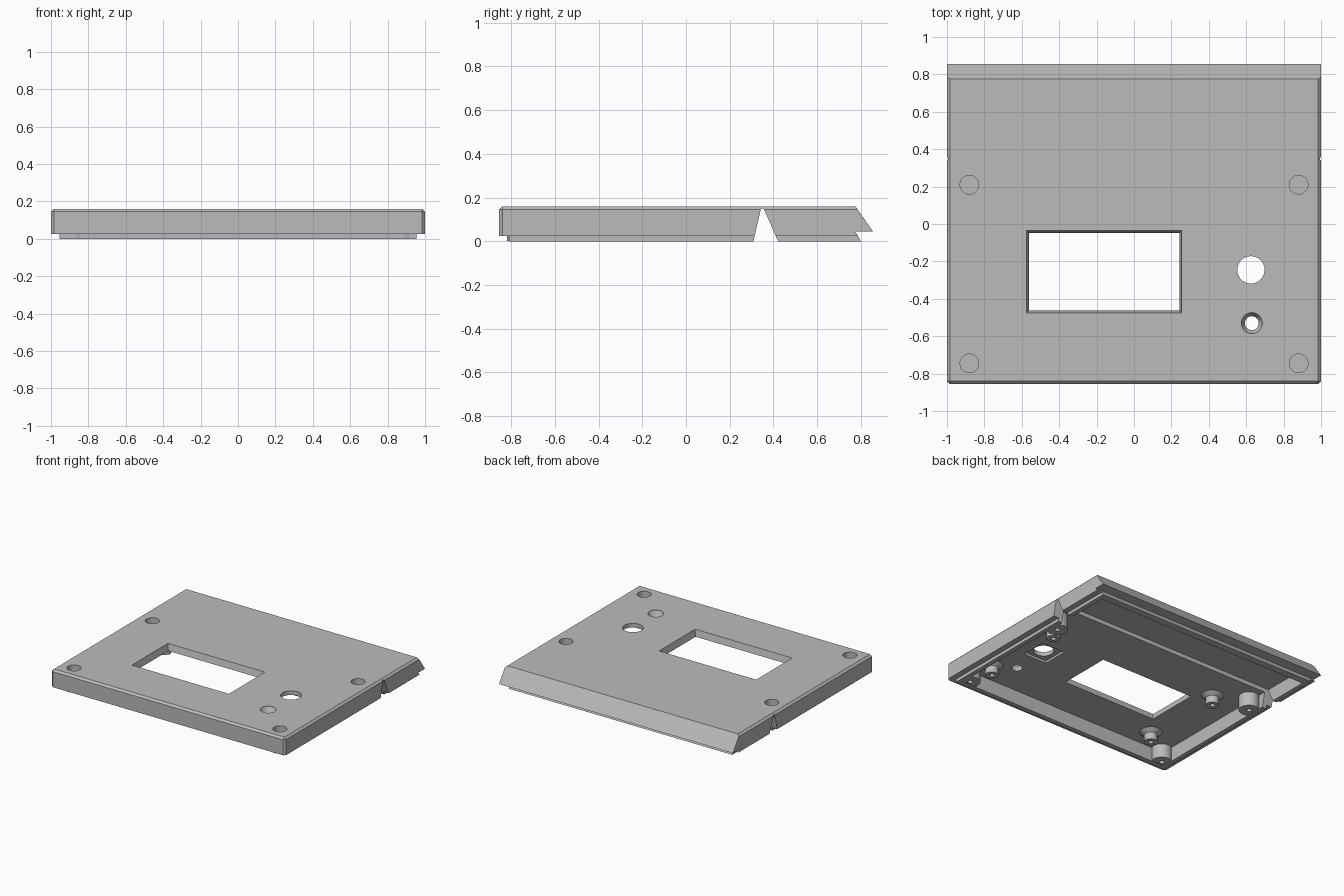
import bpy, bmesh, math

cube = bpy.data.objects.get("Cube")
if cube:
    bpy.data.objects.remove(cube, do_unlink=True)

grey = bpy.data.materials.new("plain_grey")
grey.use_nodes = True
colour = (0.5, 0.5, 0.5, 1)
grey.diffuse_color = colour
grey.node_tree.nodes["Principled BSDF"].inputs["Base Color"].default_value = colour


def finish(name, bm):
    bmesh.ops.recalc_face_normals(bm, faces=bm.faces)
    mesh = bpy.data.meshes.new(name)
    bm.to_mesh(mesh)
    bm.free()
    mesh.materials.append(grey)
    obj = bpy.data.objects.new(name, mesh)
    bpy.context.collection.objects.link(obj)
    return obj


def hull(name, points):
    """Convex solid around a few points."""
    bm = bmesh.new()
    for p in points:
        bm.verts.new(p)
    bmesh.ops.convex_hull(bm, input=bm.verts)
    bmesh.ops.dissolve_limit(bm, angle_limit=0.01, verts=bm.verts, edges=bm.edges)
    return finish(name, bm)


def prism(name, half_width, profile):
    """Convex side profile (y, z) extruded across the width."""
    return hull(name, [(s * half_width, y, z) for s in (-1, 1) for y, z in profile])


def frustum(name, x0, x1, y0, y1, z0, z1, inset=0):
    """Box whose lower end is narrower by the inset."""
    return hull(name, [(x, y, z) for z, d in ((z0, inset), (z1, 0))
                       for x in (x0 + d, x1 - d) for y in (y0 + d, y1 - d)])


def lathe(name, x, y, profile, sides=40):
    """Solid of revolution about a vertical axis from (radius, z) pairs."""
    bm = bmesh.new()
    rings = []
    for r, z in profile:
        rings.append([bm.verts.new((x + r * math.cos(2 * math.pi * i / sides),
                                    y + r * math.sin(2 * math.pi * i / sides), z))
                      for i in range(sides)])
    for a, b in zip(rings, rings[1:]):
        for i in range(sides):
            j = (i + 1) % sides
            bm.faces.new((a[i], a[j], b[j], b[i]))
    bm.faces.new(rings[0])
    bm.faces.new(rings[-1])
    return finish(name, bm)


def combine(target, tool, operation="DIFFERENCE"):
    mod = target.modifiers.new("combine", "BOOLEAN")
    mod.operation = operation
    mod.solver = "EXACT"
    mod.object = tool
    bpy.context.view_layer.objects.active = target
    bpy.ops.object.modifier_apply(modifier=mod.name)
    bpy.data.objects.remove(tool, do_unlink=True)


TOP, CEILING, RIM = 0.16, 0.11, 0.025

# Outer shell: chamfered top and front corners, sloping back
c = 0.015
shell_points = []
for s in (-1, 1):
    for z in (RIM, TOP - c):
        shell_points += [(s * (1 - c), -0.855, z), (s, -0.855 + c, z)]
    shell_points += [(s * (1 - c), -0.855 + c, TOP), (s * (1 - c), 0.775, TOP),
                     (s, 0.785, TOP - c), (s, 0.869, RIM)]
panel = hull("panel_shell", shell_points)

# Stepped lip below the shell
combine(panel, prism("lip", 0.955, [(-0.81, 0), (-0.81, 0.06), (0.82, 0.06), (0.82, 0)]), "UNION")
combine(panel, prism("back_rebate", 1.2, [(0.775, 0.045), (0.95, 0.045), (0.95, -0.1), (0.855, -0.1)]))

# Hollow underside
combine(panel, prism("cavity", 0.92, [(-0.775, -0.05), (-0.775, CEILING), (0.70, CEILING), (0.765, -0.05)]))

# Corner screw bosses, with wells above and pilot holes below
for x in (-0.88, 0.88):
    for y in (-0.745, 0.21):
        combine(panel, lathe("boss", x, y, [(0.073, 0.002), (0.073, 0.13)]), "UNION")
        combine(panel, lathe("well", x, y, [(0.05, 0.075), (0.05, 0.2)]))
        combine(panel, lathe("pilot", x, y, [(0.018, -0.05), (0.018, 0.05)]))

# Fold groove across the whole width
combine(panel, prism("fold_groove", 1.2, [(0.297, -0.05), (0.343, 0.15), (0.355, 0.15), (0.443, -0.05)]))

# Display window with tapered edges
combine(panel, frustum("window", -0.575, 0.255, -0.475, -0.035, CEILING - 0.02, TOP + 0.001, 0.018))

# Round opening with a square recess beneath, and a countersunk opening
combine(panel, frustum("recess", 0.52, 0.72, -0.345, -0.145, 0.08, CEILING + 0.018))
combine(panel, lathe("round_opening", 0.625, -0.245, [(0.073, 0), (0.073, 0.2)]))
combine(panel, lathe("countersink", 0.63, -0.53,
                     [(0.037, 0.05), (0.037, 0.118), (0.056, TOP - 0.005), (0.056, 0.2)]))

# Flared standoffs hanging from the ceiling
parts = [panel]
for side, x in (("right", -0.67), ("left", 0.79)):
    for end, y in (("front", -0.615), ("back", 0.06)):
        post = lathe(f"{end}_{side}_standoff", x, y,
                     [(0.018, 0.07), (0.018, 0.03), (0.048, 0.03), (0.048, 0.085),
                      (0.08, CEILING), (0.08, CEILING + 0.01)])
        parts.append(post)

bpy.ops.object.select_all(action="DESELECT")
for part in parts:
    part.select_set(True)
bpy.context.view_layer.objects.active = panel
bpy.ops.object.shade_smooth_by_angle(angle=math.radians(25))
